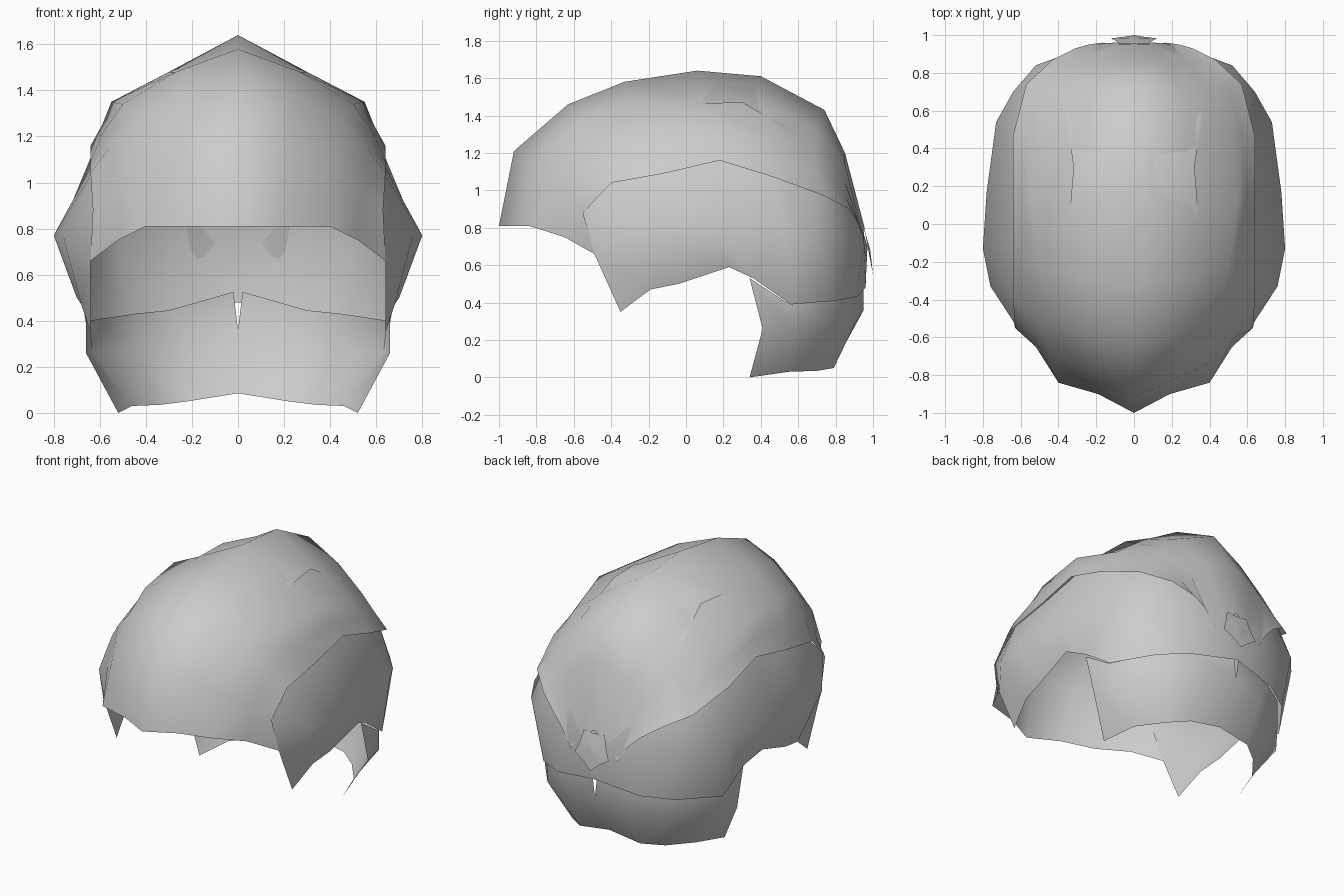
import bpy, math


def loft(name, lines, mirror=True):
    """Skin quads between equal-length polylines, smooth and mirrored in x."""
    n = len(lines[0])
    verts = [p for line in lines for p in line]
    faces = [(r * n + i, r * n + i + 1, (r + 1) * n + i + 1, (r + 1) * n + i)
             for r in range(len(lines) - 1) for i in range(n - 1)]
    me = bpy.data.meshes.new(name)
    me.from_pydata(verts, [], faces)
    me.polygons.foreach_set("use_smooth", [True] * len(faces))
    ob = bpy.data.objects.new(name, me)
    bpy.context.collection.objects.link(ob)
    if mirror:
        ob.modifiers.new("mirror", 'MIRROR').merge_threshold = 0.004
    return ob


# top cap with fringe: lines run front to back, from centre ridge to side hem
ridge = [(0, -1, .81), (0, -.92, 1.21), (0, -.63, 1.46), (0, -.33, 1.58), (0, .06, 1.64),
         (0, .40, 1.61), (0, .74, 1.43), (0, .85, 1.20), (0, .955, .80)]
upper = [(.19, -.90, .81), (.22, -.82, 1.14), (.25, -.58, 1.38), (.27, -.30, 1.48), (.30, .08, 1.48),
         (.27, .41, 1.45), (.25, .69, 1.34), (.18, .85, 1.14), (.10, .95, .74)]
shoulder = [(.40, -.84, .81), (.41, -.73, 1.06), (.44, -.52, 1.27), (.50, -.25, 1.34), (.55, .12, 1.35),
            (.50, .44, 1.27), (.42, .69, 1.19), (.29, .85, 1.05), (.17, .96, .64)]
lower = [(.52, -.65, .75), (.53, -.60, .96), (.56, -.45, 1.15), (.585, -.20, 1.22), (.59, .15, 1.25),
         (.57, .46, 1.16), (.51, .70, 1.08), (.38, .85, .97), (.24, .95, .75)]
hem = [(.64, -.49, .66), (.63, -.55, .88), (.64, -.40, 1.04), (.64, -.12, 1.09), (.64, .18, 1.16),
       (.64, .47, 1.07), (.57, .74, .97), (.43, .87, .90), (.31, .93, .82)]
loft("top_cap", [ridge, upper, shoulder, lower, hem])

# crown layer: nearly flush with the cap, its side edge lifting slightly clear
crown_mid = [(0, -.60, 1.45), (0, -.30, 1.57), (0, .06, 1.62), (0, .40, 1.59), (0, .70, 1.44)]
crown_edge = [(.30, -.55, 1.35), (.34, -.28, 1.43), (.34, .06, 1.46), (.32, .30, 1.47), (.36, .58, 1.30)]
loft("crown_layer", [crown_mid, crown_edge])

# side layer: lines run from the temple round to the back centre
side_top = [(.61, -.56, .90), (.615, -.37, 1.07), (.61, -.10, 1.12), (.61, .18, 1.18),
            (.60, .45, 1.10), (.53, .71, 1.01), (.38, .84, .95), (.20, .89, .92), (0, .91, .90)]
side_mid = [(.64, -.49, .66), (.76, -.33, .77), (.80, -.13, .77), (.78, .17, .77),
            (.73, .54, .77), (.64, .70, .75), (.52, .84, .74), (.22, .95, .70), (0, .97, .70)]
side_low = [(.64, -.35, .35), (.68, -.19, .47), (.70, -.04, .50), (.72, .23, .59),
            (.68, .36, .53), (.66, .56, .39), (.48, .80, .41), (.30, .91, .43), (0, .96, .48)]
loft("side_layer", [side_top, side_mid, side_low])

# nape layer: tucked under the side layer
nape_top = [(.66, .34, .53), (.65, .54, .40), (.45, .80, .43), (.30, .89, .445), (.02, .95, .525)]
nape_mid = [(.66, .41, .26), (.63, .57, .26), (.45, .80, .28), (.22, .91, .30), (0, .95, .36)]
nape_low = [(.52, .34, 0), (.46, .55, .03), (.34, .70, .035), (.22, .79, .05), (0, .80, .085)]
loft("nape_layer", [nape_top, nape_mid, nape_low])

# small star-shaped whorl at the back centre, lying close to the hair
rim = []
for i in range(11):
    a = math.pi * i / 5 + math.pi / 2
    r = .10 if i % 2 == 0 else .13
    rim.append((r * math.cos(a), .975 - .19 * r * math.sin(a), .68 + r * math.sin(a)))
loft("back_whorl", [[(0, .985, .68)] * 11, rim], mirror=False)
